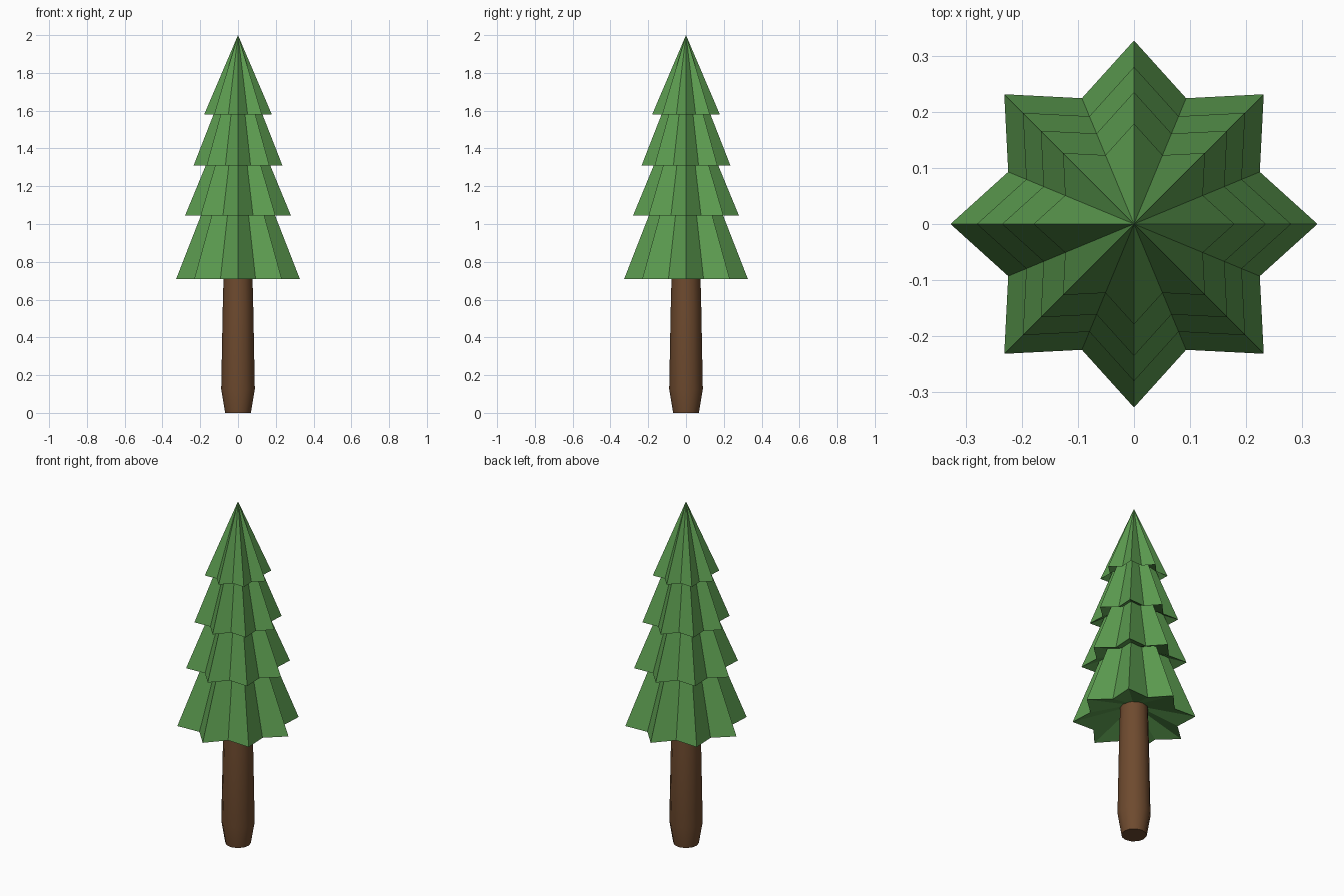
import bpy, bmesh, math

if "Cube" in bpy.data.objects:
    bpy.data.objects.remove(bpy.data.objects["Cube"])


def material(name, rgb):
    m = bpy.data.materials.new(name)
    m.diffuse_color = (*rgb, 1.0)
    m.use_nodes = True
    m.node_tree.nodes["Principled BSDF"].inputs["Base Color"].default_value = m.diffuse_color
    return m


green = material("needle green", (0.107, 0.332, 0.080))
brown = material("bark brown", (0.156, 0.069, 0.028))


def lathe(name, rings, sides, mat):
    """Skin rings of (tip radius, valley radius, z); a zero radius makes an apex."""
    bm = bmesh.new()
    loops = []
    for tip, valley, z in rings:
        if tip == 0:
            loops.append([bm.verts.new((0, 0, z))] * sides)
            continue
        loops.append([])
        for i in range(sides):
            a = 2 * math.pi * i / sides
            r = valley if i % 2 else tip
            loops[-1].append(bm.verts.new((r * math.cos(a), r * math.sin(a), z)))
    for low, high in zip(loops, loops[1:]):
        for i in range(sides):
            j = (i + 1) % sides
            corners = [low[i], low[j], high[j], high[i]]
            bm.faces.new(list(dict.fromkeys(corners)))
    # close the open ends
    for loop in (loops[0], loops[-1]):
        if len(set(loop)) > 1:
            bm.faces.new(loop)
    bmesh.ops.recalc_face_normals(bm, faces=bm.faces)
    me = bpy.data.meshes.new(name)
    bm.to_mesh(me)
    bm.free()
    me.materials.append(mat)
    ob = bpy.data.objects.new(name, me)
    bpy.context.collection.objects.link(ob)
    return ob


# Trunk with a tapered foot
trunk = lathe("trunk", [(0.068, 0.068, 0), (0.089, 0.089, 0.125),
                        (0.081, 0.081, 0.55), (0.074, 0.074, 0.82)], 12, brown)
bpy.context.view_layer.objects.active = trunk
trunk.select_set(True)
bpy.ops.object.shade_smooth_by_angle(angle=math.radians(35))

# Eight-pointed branch tiers: base z, base radius, top z, top radius
VALLEY = 0.742
tiers = [(0.71, 0.327, 1.11, 0.171), (1.045, 0.28, 1.37, 0.146),
         (1.31, 0.235, 1.64, 0.106), (1.58, 0.179, 2.0, 0)]
for n, (z0, r0, z1, r1) in enumerate(tiers, 1):
    lathe(f"branch_tier_{n}", [(0.06, 0.06, z0 + 0.07),      # hollow underside
                               (r0, r0 * VALLEY, z0),
                               (r1, r1 * VALLEY, z1)], 16, green)
